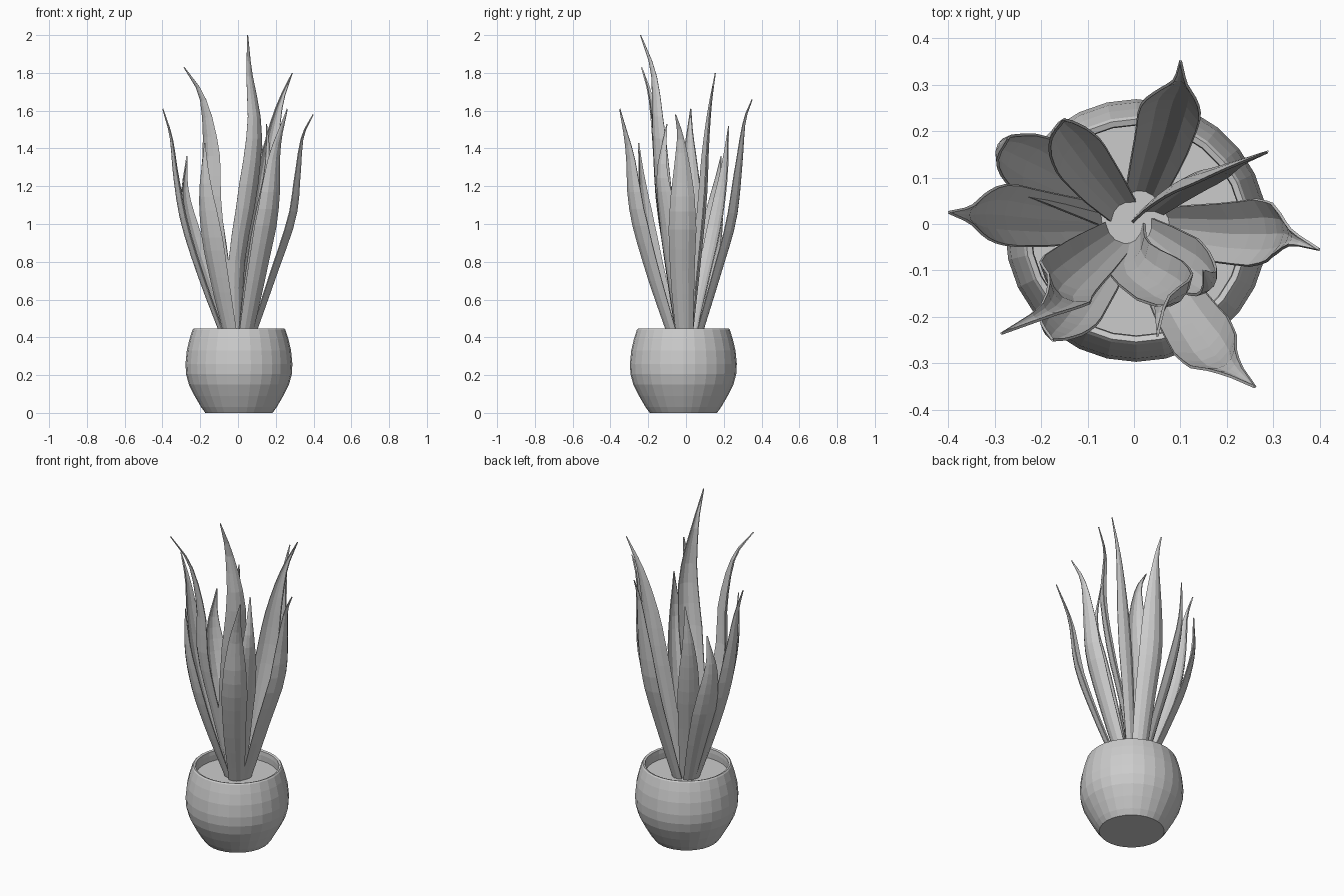
import bpy, bmesh, math
from mathutils import Vector

if "Cube" in bpy.data.objects:
    bpy.data.objects.remove(bpy.data.objects["Cube"])

CENTRE = Vector((0.005, -0.014, 0))


def make_object(name, bm):
    bmesh.ops.recalc_face_normals(bm, faces=bm.faces)
    mesh = bpy.data.meshes.new(name)
    bm.to_mesh(mesh)
    bm.free()
    ob = bpy.data.objects.new(name, mesh)
    bpy.context.collection.objects.link(ob)
    return ob


def lathe(name, profile, sides=28):
    bm = bmesh.new()
    rings = []
    for r, z in profile:
        rings.append([bm.verts.new(CENTRE + Vector((r * math.cos(2 * math.pi * i / sides),
                                                    r * math.sin(2 * math.pi * i / sides), z)))
                      for i in range(sides)])
    for a, b in zip(rings, rings[1:]):
        for i in range(sides):
            j = (i + 1) % sides
            bm.faces.new((a[i], a[j], b[j], b[i]))
    bm.faces.new(rings[0][::-1])
    bm.faces.new(rings[-1])
    return make_object(name, bm)


def spline(pts, t):
    # Catmull-Rom through the control points
    n = len(pts) - 1
    k = min(int(t * n), n - 1)
    u = t * n - k
    p1, p2 = pts[k], pts[k + 1]
    p0 = pts[k - 1] if k else p1 * 2 - p2
    p3 = pts[k + 2] if k + 2 <= n else p2 * 2 - p1
    return 0.5 * (p1 * 2 + (p2 - p0) * u + (p0 * 2 - p1 * 5 + p2 * 4 - p3) * u * u
                  + (p1 * 3 - p0 - p2 * 3 + p3) * u ** 3)


TAPER = [(0, .58), (.25, .83), (.5, 1), (.65, .85), (.8, .5), (.9, .22), (1, .02)]


def taper(t):
    for (a, wa), (b, wb) in zip(TAPER, TAPER[1:]):
        if t <= b:
            return wa + (wb - wa) * (t - a) / (b - a)
    return TAPER[-1][1]


def leaf(name, facing, width, *points, rings=15):
    # channel-shaped blade: concave towards the plant's axis
    az = math.radians(facing)
    out = Vector((math.cos(az), math.sin(az), 0))
    side = Vector((-out.y, out.x, 0))
    first = Vector(points[0])
    base = Vector((first.x, first.y, 0)) * 0.35 + Vector((0, 0, 0.37))
    pts = [base] + [Vector(p) for p in points]
    bm = bmesh.new()
    rows = []
    for i in range(rings):
        c = spline(pts, i / (rings - 1))
        w = width * taper((c.z - base.z) / (pts[-1].z - base.z))
        rows.append([bm.verts.new(c + side * (u * w / 2) + out * (w * (0.1 - 0.24 * u * u)))
                     for u in (-1, -.5, 0, .5, 1)])
    for a, b in zip(rows, rows[1:]):
        for j in range(4):
            bm.faces.new((a[j], a[j + 1], b[j + 1], b[j]))
    ob = make_object(name, bm)
    mod = ob.modifiers.new("thickness", 'SOLIDIFY')
    mod.thickness = 0.006
    mod.offset = 0


# Pot with rim and inner wall
lathe("pot", [(.178, 0), (.20, .03), (.235, .09), (.265, .15), (.28, .205), (.283, .26),
              (.276, .33), (.262, .39), (.246, .44), (.24, .447), (.228, .443),
              (.226, .42), (.228, .37)])
# Soil
lathe("soil", [(.227, .37), (.227, .385)])

# Outer leaves, some with a hooked tip
leaf("leaf_right", -5, .145, (.19, -.02, .73), (.29, -.02, 1.03), (.318, -.02, 1.25),
     (.342, -.03, 1.46), (.398, -.055, 1.58))
leaf("leaf_left", 178, .135, (-.19, .01, .7), (-.285, .02, 1.0), (-.33, .02, 1.25),
     (-.355, .02, 1.46), (-.398, .025, 1.61))
leaf("leaf_back", 75, .135, (.06, .175, .75), (.08, .25, 1.02), (.095, .285, 1.3),
     (.1, .31, 1.54), (.1, .35, 1.66))
leaf("leaf_front_right", -55, .14, (.11, -.19, .75), (.17, -.275, 1.08), (.2, -.305, 1.38), (.26, -.35, 1.61))
leaf("leaf_back_left", 150, .14, (-.16, .1, .68), (-.24, .14, .93), (-.285, .165, 1.16), (-.27, .185, 1.36))
leaf("leaf_front_left", -122, .13, (-.1, -.14, .68), (-.145, -.2, .93), (-.175, -.235, 1.18), (-.175, -.25, 1.43))
# Inner and tall leaves
leaf("leaf_tallest", -50, .13, (.0, -.085, .78), (.06, -.13, 1.16), (.095, -.155, 1.5),
     (.062, -.175, 1.8), (.05, -.24, 2.0))
leaf("leaf_tall_left", -125, .14, (-.1, -.08, .75), (-.155, -.13, 1.1), (-.15, -.155, 1.4),
     (-.19, -.19, 1.67), (-.285, -.235, 1.83))
leaf("leaf_tall_right", 105, .12, (.075, .06, .75), (.13, .095, 1.12), (.17, .11, 1.4),
     (.22, .13, 1.63), (.288, .155, 1.8))
leaf("leaf_inner_back", 128, .12, (-.08, .095, .68), (-.13, .16, .98), (-.16, .205, 1.26), (-.15, .225, 1.52))
leaf("leaf_inner_right", -35, .12, (.075, -.06, .7), (.13, -.1, 1.02), (.165, -.13, 1.28), (.15, -.1, 1.53))
